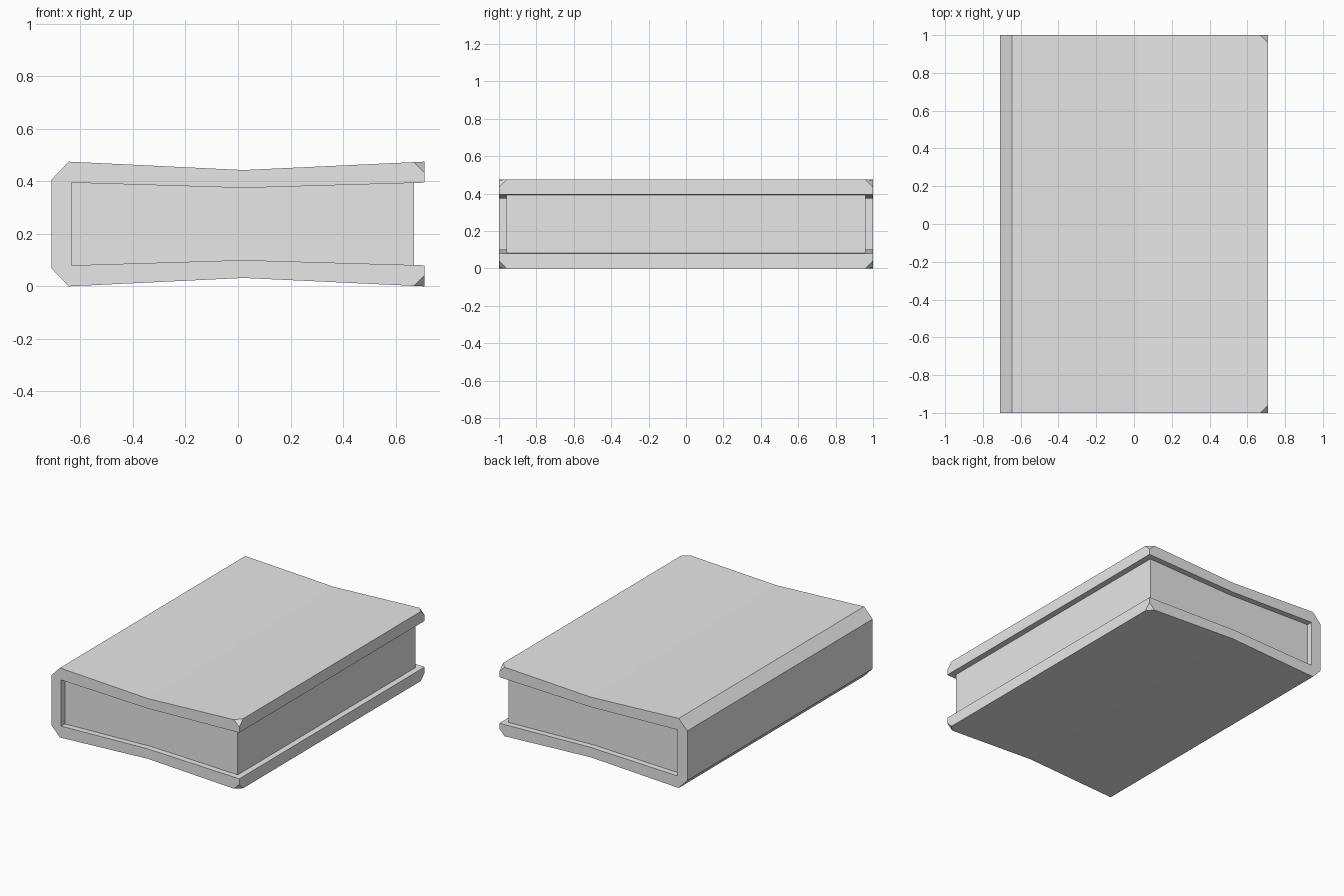
import bpy
import bmesh
from mathutils import Vector

if "Cube" in bpy.data.objects:
    bpy.data.objects.remove(bpy.data.objects["Cube"], do_unlink=True)

HEIGHT = 0.475
MID_X = 0.02
FORE_X = 0.71

grey = bpy.data.materials.new("plain grey")
grey.use_nodes = True
grey.diffuse_color = (0.8, 0.8, 0.8, 1)
grey.node_tree.nodes["Principled BSDF"].inputs["Base Color"].default_value = (0.8, 0.8, 0.8, 1)


def mirrored(points):
    """Append the same outline reflected about mid height, in reverse."""
    return points + [(x, HEIGHT - z) for x, z in reversed(points)]


def extrude_profile(points, half_length):
    """Closed x-z outline swept along y."""
    bm = bmesh.new()
    face = bm.faces.new([bm.verts.new((x, -half_length, z)) for x, z in points])
    swept = bmesh.ops.extrude_face_region(bm, geom=[face])["geom"]
    verts = [g for g in swept if isinstance(g, bmesh.types.BMVert)]
    bmesh.ops.translate(bm, verts=verts, vec=(0, 2 * half_length, 0))
    return bm


def finish(bm, name):
    bmesh.ops.recalc_face_normals(bm, faces=bm.faces[:])
    mesh = bpy.data.meshes.new(name)
    bm.to_mesh(mesh)
    bm.free()
    mesh.materials.append(grey)
    obj = bpy.data.objects.new(name, mesh)
    bpy.context.collection.objects.link(obj)
    return obj


# Cover: two dished boards joined by a chamfered spine
cover = extrude_profile(mirrored([
    (-0.71, 0.068), (-0.645, 0), (MID_X, 0.032), (FORE_X, 0),
    (FORE_X, 0.08), (MID_X, 0.1), (-0.635, 0.08),
]), 1)

# Clip the four outer fore-edge corners
for sy in (-1, 1):
    for sz in (-1, 1):
        corner = Vector((FORE_X, sy, HEIGHT if sz > 0 else 0))
        normal = Vector((1, sy, sz)).normalized()
        cut = bmesh.ops.bisect_plane(
            cover, geom=cover.verts[:] + cover.edges[:] + cover.faces[:],
            plane_co=corner - Vector((0.042, 0, 0)), plane_no=normal, clear_outer=True)
        rim = [g for g in cut["geom_cut"] if isinstance(g, bmesh.types.BMEdge)]
        bmesh.ops.edgeloop_fill(cover, edges=rim)
finish(cover, "cover")

# Page block: fits between the boards, set back from three edges
pages = extrude_profile(mirrored([(-0.635, 0.08), (MID_X, 0.1), (0.67, 0.081)]), 0.96)
finish(pages, "pages")
